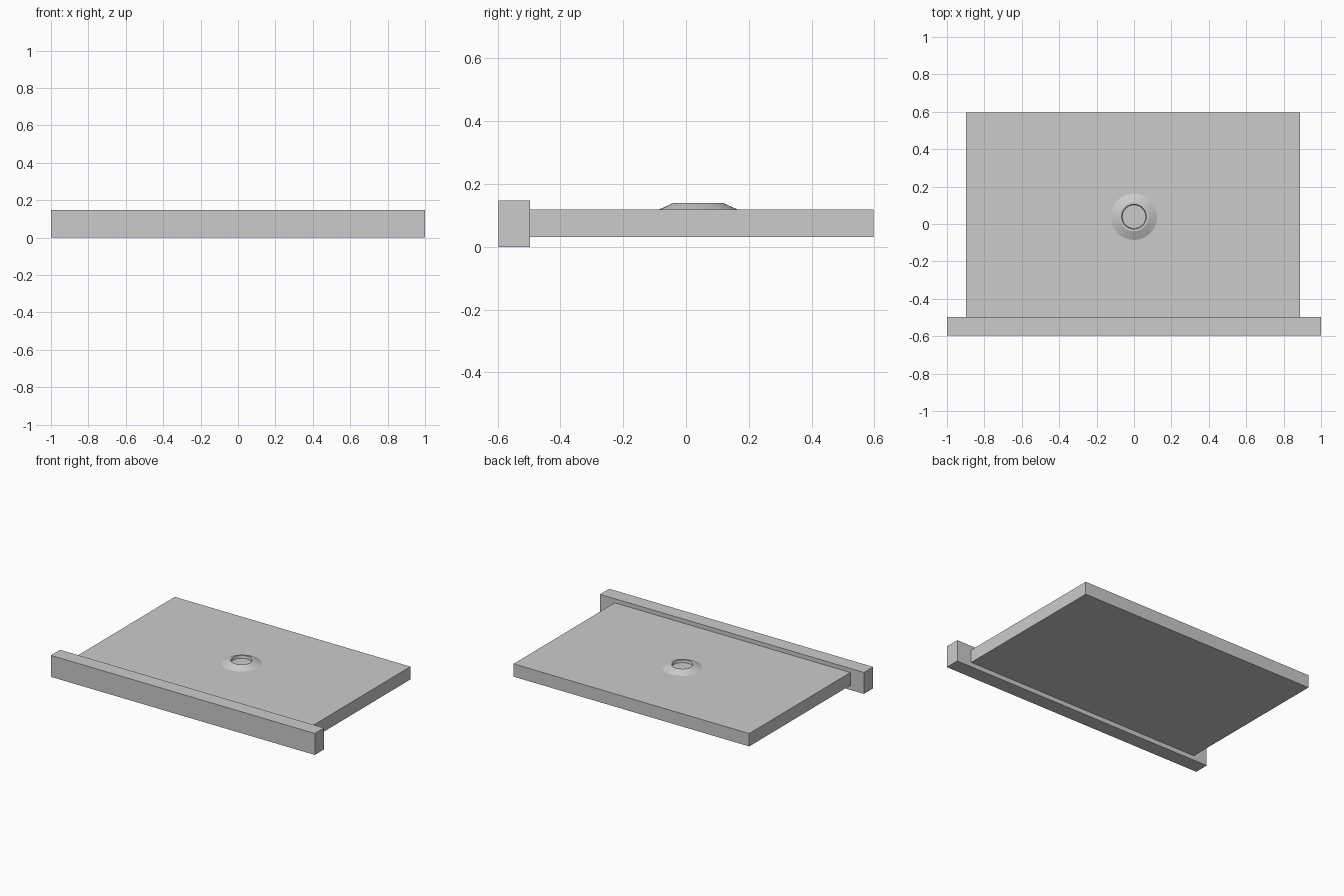
import bpy, bmesh, math

if "Cube" in bpy.data.objects:
    bpy.data.objects.remove(bpy.data.objects["Cube"])


def box(name, x0, x1, y0, y1, z0, z1):
    bpy.ops.mesh.primitive_cube_add(size=1, location=((x0 + x1) / 2, (y0 + y1) / 2, (z0 + z1) / 2))
    ob = bpy.context.object
    ob.name = name
    ob.scale = (x1 - x0, y1 - y0, z1 - z0)
    bpy.ops.object.transform_apply(location=False, rotation=False, scale=True)
    return ob


def lathe(name, profile, center, sides=48):
    bm = bmesh.new()
    rings = []
    for r, z in profile:
        rings.append([bm.verts.new((r * math.cos(2 * math.pi * i / sides),
                                    r * math.sin(2 * math.pi * i / sides), z))
                      for i in range(sides)])
    for a, b in zip(rings, rings[1:]):
        for i in range(sides):
            j = (i + 1) % sides
            bm.faces.new((a[i], a[j], b[j], b[i]))
    bm.faces.new(rings[-1])
    bm.faces.new(rings[0][::-1])
    me = bpy.data.meshes.new(name)
    bm.to_mesh(me)
    bm.free()
    ob = bpy.data.objects.new(name, me)
    ob.location = center
    bpy.context.collection.objects.link(ob)
    bpy.ops.object.select_all(action='DESELECT')
    ob.select_set(True)
    bpy.context.view_layer.objects.active = ob
    bpy.ops.object.shade_smooth_by_angle(angle=math.radians(20))
    return ob


# Raised front panel and the flat drawer body behind it
box("front_panel", -1, 1, -0.597, -0.497, 0, 0.147)
box("tray_body", -0.897, 0.888, -0.497, 0.597, 0.031, 0.119)

# Low round hub with a sunken centre
lathe("hub", [(0.124, 0.117), (0.124, 0.119), (0.078, 0.14),
              (0.066, 0.14), (0.063, 0.122)], (0, 0.039, 0))
